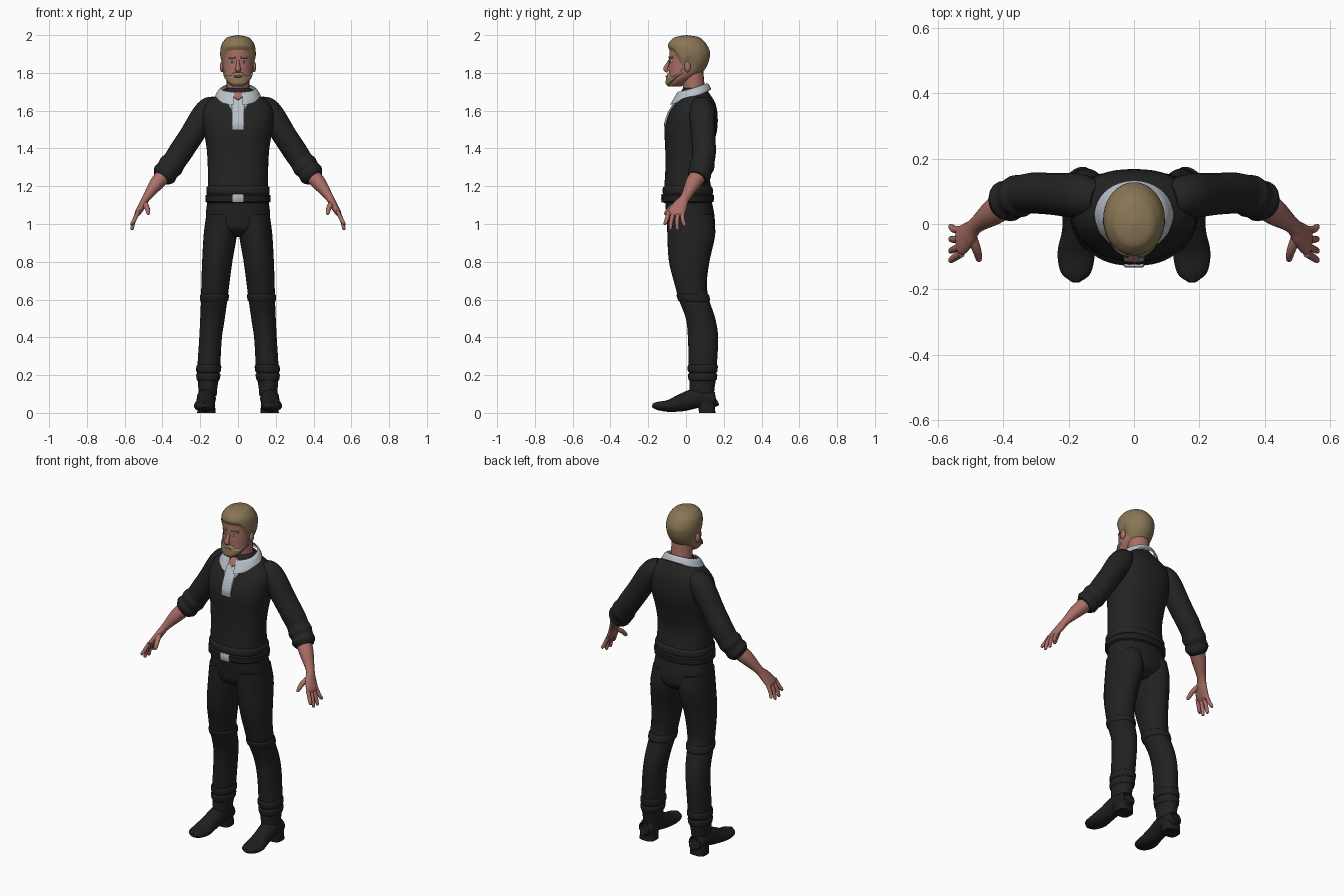
import bpy, bmesh, math
from mathutils import Vector

default = bpy.data.objects.get("Cube")
if default:
    bpy.data.objects.remove(default, do_unlink=True)


def material(name, *rgb):
    mat = bpy.data.materials.new(name)
    mat.use_nodes = True
    mat.diffuse_color = (*rgb, 1)
    shader = mat.node_tree.nodes["Principled BSDF"]
    shader.inputs["Base Color"].default_value = (*rgb, 1)
    shader.inputs["Roughness"].default_value = .8
    return mat


SKIN = material("skin", .4, .16, .135)
HAIR = material("blond hair", .25, .18, .09)
SHIRT = material("pale shirt", .48, .53, .58)
SWEATER = material("black sweater", .017, .017, .017)
TROUSERS = material("black trousers", .015, .015, .015)
LEATHER = material("black leather", .013, .013, .013)
METAL = material("buckle metal", .45, .48, .52)
EYE = material("eye white", .4, .42, .45)
IRIS = material("blue iris", .05, .09, .14)
parts = []


def finish(name, bm, mat, mirror=False):
    """Turn a bmesh into a named object, optionally mirrored across x."""
    mesh = bpy.data.meshes.new(name)
    bm.to_mesh(mesh)
    bm.free()
    mesh.materials.append(mat)
    obj = bpy.data.objects.new(name, mesh)
    bpy.context.collection.objects.link(obj)
    if mirror:
        obj.modifiers.new("mirror", "MIRROR").use_mirror_merge = False
    parts.append(obj)
    return obj


def skin_rows(name, rows, mat, mirror=False, cap=False):
    """Join rows of points with quads, closing the ends if wanted."""
    bm = bmesh.new()
    grid = [[bm.verts.new(p) for p in row] for row in rows]
    for low, high in zip(grid, grid[1:]):
        for j in range(len(low) - 1):
            bm.faces.new((low[j], low[j + 1], high[j + 1], high[j]))
    bmesh.ops.remove_doubles(bm, verts=bm.verts[:], dist=.00005)
    if cap:
        bmesh.ops.holes_fill(bm, edges=[e for e in bm.edges if e.is_boundary], sides=0)
        bmesh.ops.recalc_face_normals(bm, faces=bm.faces[:])
    return finish(name, bm, mat, mirror)


def curve(x, points):
    """Smooth interpolation of the values that follow the first item."""
    n = len(points) - 1
    x = min(max(x, points[0][0]), points[n][0])
    i = next(k for k in range(n) if x <= points[k + 1][0])

    def slope(k):
        a, b = points[max(k - 1, 0)], points[min(k + 1, n)]
        return [(q - p) / (b[0] - a[0]) for p, q in zip(a[1:], b[1:])]
    a, b = points[i], points[i + 1]
    h = b[0] - a[0]
    t = (x - a[0]) / h
    s = t * t * (3 - 2 * t)
    return [p + (q - p) * s + h * t * (1 - t) * ((1 - t) * m - t * k)
            for p, q, m, k in zip(a[1:], b[1:], slope(i), slope(i + 1))]


def patch(name, profile, mat, lo, hi, span=(-math.pi, math.pi), offset=0.0,
          power=2.0, cols=48, count=28, dome=False, mirror=False, cap=False):
    """Surface around a vertical profile of (z, x, y, half width, half depth).
    Angle zero faces front; lo and hi may vary with the angle."""
    closed = span[1] - span[0] > 6
    rows = []
    for i in range(count + 1):
        t = i / count
        row = []
        for j in range(cols + 1):
            s = j / cols
            a = span[0] + (span[1] - span[0]) * s
            low = lo(abs(a)) if callable(lo) else lo
            high = hi(abs(a)) if callable(hi) else hi
            z = low + (high - low) * (math.sin(t * math.pi / 2) if dome else t)
            cx, cy, rx, ry = curve(z, profile)
            edge = min(1, 6 * t, 6 * (1 - t))
            if not closed:
                edge = min(edge, 8 * s, 8 * (1 - s))
            sn, cs = (math.copysign(abs(f) ** (2 / power), f) for f in (math.sin(a), math.cos(a)))
            row.append((cx + (rx + offset * edge) * sn, cy - (ry + offset * edge) * cs, z))
        rows.append(row)
    return skin_rows(name, rows, mat, mirror, cap)


def tube(name, points, mat, ref=(0, 1, 0), mirror=True, sides=20, steps=5):
    """Tapered tube through (x, y, z, radius along ref, radius across)."""
    keys = [(k, *p) for k, p in enumerate(points)]
    total = (len(points) - 1) * steps
    path = [curve(k / steps, keys) for k in range(total + 1)]
    rows = []
    for k, p in enumerate(path):
        ahead, behind = path[min(k + 1, total)], path[max(k - 1, 0)]
        tangent = (Vector(ahead[:3]) - Vector(behind[:3])).normalized()
        u = Vector(ref) - tangent * tangent.dot(Vector(ref))
        u.normalize()
        v = tangent.cross(u)
        turn = [2 * math.pi * j / sides for j in range(sides)] + [0]
        rows.append([Vector(p[:3]) + u * p[3] * math.cos(a) + v * p[4] * math.sin(a) for a in turn])
    return skin_rows(name, rows, mat, mirror, True)


# Body profiles
TORSO = [(1.09, 0, .01, .16, .122), (1.16, 0, .01, .16, .126), (1.3, 0, .006, .16, .115),
         (1.4, 0, .015, .166, .125), (1.5, 0, .026, .182, .139), (1.58, 0, .037, .188, .13),
         (1.64, 0, .048, .168, .107), (1.68, 0, .046, .115, .086), (1.72, 0, .045, .065, .06)]
PELVIS = [(.93, 0, .03, .06, .06), (.97, 0, .028, .15, .115), (1.03, 0, .025, .17, .127),
          (1.14, 0, .01, .16, .122)]
LEG = [(.09, .16, .085, .047, .062), (.13, .16, .085, .05, .066), (.18, .158, .088, .056, .07),
       (.22, .156, .088, .06, .073), (.4, .145, .09, .06, .08), (.5, .135, .077, .065, .078),
       (.6, .126, .042, .07, .08), (.68, .12, .025, .074, .085), (.8, .11, .017, .08, .107),
       (.95, .093, .028, .088, .127), (1.05, .086, .022, .082, .122)]
HEAD = [(1.728, 0, -.06, .03, .035), (1.745, 0, -.052, .05, .047), (1.77, 0, -.03, .068, .066),
        (1.8, 0, -.005, .077, .086), (1.83, 0, .003, .08, .095), (1.87, 0, .012, .083, .101),
        (1.91, 0, .0145, .084, .1025), (1.95, 0, .0075, .077, .0925), (1.975, 0, .005, .061, .073),
        (1.99, 0, .005, .042, .05), (2, 0, .005, 0, 0)]
NECKLINE = [(1.6, 0, .02, .125, .13), (1.64, 0, .035, .122, .117), (1.68, 0, .042, .112, .1),
            (1.745, 0, .045, .075, .066)]

# Clothes on the trunk
patch("sweater_body", TORSO, SWEATER, 1.14, 1.72, power=2.3)
patch("sweater_hem", TORSO, SWEATER, 1.155, 1.2, offset=.008, power=2.3, count=8)
patch("trouser_seat", PELVIS, TROUSERS, .93, 1.14, power=2.2, cap=True)
patch("belt", TORSO, LEATHER, 1.11, 1.16, offset=.012, power=2.3, count=12)
patch("shirt_placket", TORSO, SHIRT, lambda a: 1.5 if a < .13 else 1.6 + (a - .13) * .25, 1.685,
      (-.32, .32), .008, 2.3, cols=32)
patch("open_neck", TORSO, SKIN, lambda a: 1.65 + a * .15, 1.7, (-.2, .2), .013, 2.3, cols=12)
patch("shirt_collar", NECKLINE, SHIRT, lambda a: 1.67 - .04 * math.cos(a),
      lambda a: 1.722 - .024 * math.cos(a), (.2, 2 * math.pi - .2), .008, count=10)

# Belt buckle
bm = bmesh.new()
bmesh.ops.create_cube(bm, size=1)
bmesh.ops.scale(bm, vec=(.06, .014, .045), verts=bm.verts)
bmesh.ops.translate(bm, vec=(0, -.126, 1.137), verts=bm.verts)
bmesh.ops.bevel(bm, geom=bm.edges[:], offset=.003, segments=1, affect="EDGES")
finish("belt_buckle", bm, METAL)

# Legs and shoes
patch("trouser_leg", LEG, TROUSERS, .09, 1.05, cols=32, count=40, mirror=True, cap=True)
for z in (.17, .215, .59):
    patch("trouser_fold", LEG, TROUSERS, z, z + .04, offset=.006, cols=32, count=8, mirror=True)
tube("shoe", [(.165, .157, .07, .02, .03), (.165, .145, .07, .045, .042), (.168, .06, .078, .05, .052),
              (.172, -.02, .055, .048, .047), (.177, -.09, .037, .057, .032),
              (.178, -.15, .037, .045, .022), (.179, -.178, .04, .012, .01)], LEATHER, (1, 0, 0))
HEEL = [(0, .168, .112, .048, .043), (.06, .167, .108, .046, .046)]
patch("shoe_heel", HEEL, LEATHER, 0, .06, power=3, cols=24, count=2, mirror=True, cap=True)

# Sleeves with rolled cuffs, bare forearms and hands
tube("sleeve", [(.11, .075, 1.63, .05, .05), (.165, .085, 1.595, .068, .066), (.25, .092, 1.463, .064, .064),
                (.305, .095, 1.38, .063, .064), (.335, .092, 1.335, .06, .062),
                (.355, .085, 1.308, .066, .068), (.373, .078, 1.285, .06, .062),
                (.39, .069, 1.262, .064, .066), (.406, .06, 1.243, .048, .05)], SWEATER)
tube("forearm_and_palm", [(.385, .07, 1.265, .045, .042), (.43, .037, 1.215, .041, .038),
                          (.483, -.003, 1.142, .026, .022), (.506, -.03, 1.1, .038, .02),
                          (.53, -.052, 1.06, .045, .016), (.538, -.056, 1.043, .035, .008)], SKIN)
fingers = {"index": (-.09, -.111, .995), "middle": (-.066, -.082, .97),
           "ring": (-.042, -.046, .968), "little": (-.019, -.008, .988)}
for label, (base, tip, z) in fingers.items():
    middle = (base + tip) / 2 - .003
    tube(label + "_finger", [(.528, base, 1.065, .012, .011), (.55, middle, 1.02, .011, .011),
                             (.56, tip, z + .008, .009, .009), (.56, tip, z, .004, .004)], SKIN, sides=10)
tube("thumb", [(.5, -.035, 1.115, .018, .014), (.482, -.078, 1.088, .014, .013),
               (.475, -.106, 1.058, .01, .01), (.474, -.112, 1.049, .004, .004)], SKIN, (1, 0, 0), sides=10)

# Neck, head and ears
tube("neck", [(0, .052, 1.64, .062, .062), (0, .042, 1.72, .058, .06), (0, .033, 1.81, .058, .06)],
     SKIN, mirror=False)
patch("head", HEAD, SKIN, 1.728, 2, dome=True, cap=True)
tube("nose", [(0, -.085, 1.866, .008, .008), (0, -.1, 1.84, .01, .01), (0, -.108, 1.82, .015, .012),
              (0, -.094, 1.807, .012, .008)], SKIN, (1, 0, 0), mirror=False)
bm = bmesh.new()
bmesh.ops.create_uvsphere(bm, u_segments=16, v_segments=10, radius=1)
bmesh.ops.scale(bm, vec=(.011, .017, .029), verts=bm.verts)
bmesh.ops.translate(bm, vec=(.085, .008, 1.832), verts=bm.verts)
finish("ear", bm, SKIN, True)

# Hair and beard follow the head surface
hairline = [(0, 1.922), (.75, 1.91), (1.1, 1.86), (1.4, 1.835), (1.6, 1.86), (1.9, 1.82),
            (2.3, 1.79), (3.2, 1.775)]
patch("hair", HEAD, HAIR, lambda a: curve(a, hairline)[0], 2, offset=.01, dome=True, cols=64)
beard_top = [(0, 1.803), (.35, 1.8), (.5, 1.787), (1, 1.787), (1.3, 1.82), (1.5, 1.85)]
beard_low = [(0, 1.728), (.6, 1.73), (1, 1.75), (1.3, 1.785), (1.5, 1.8)]
patch("beard", HEAD, HAIR, lambda a: curve(a, beard_low)[0], lambda a: curve(a, beard_top)[0],
      (-1.5, 1.5), .009, count=16)

# Face details
patch("lips", HEAD, SKIN, 1.775, 1.788, (-.3, .3), .0135, cols=16, count=8)
patch("eyebrow", HEAD, HAIR, 1.877, 1.888, (.16, .65), .006, cols=12, count=6, mirror=True)
patch("eye", HEAD, EYE, 1.852, 1.866, (.27, .55), .003, cols=12, count=8, mirror=True)
patch("iris", HEAD, IRIS, 1.853, 1.865, (.35, .47), .005, cols=8, count=8, mirror=True)

# Smooth shading with sharp edges kept
bpy.ops.object.select_all(action="DESELECT")
for part in parts:
    part.select_set(True)
bpy.context.view_layer.objects.active = parts[0]
bpy.ops.object.shade_smooth_by_angle(angle=math.radians(45))
